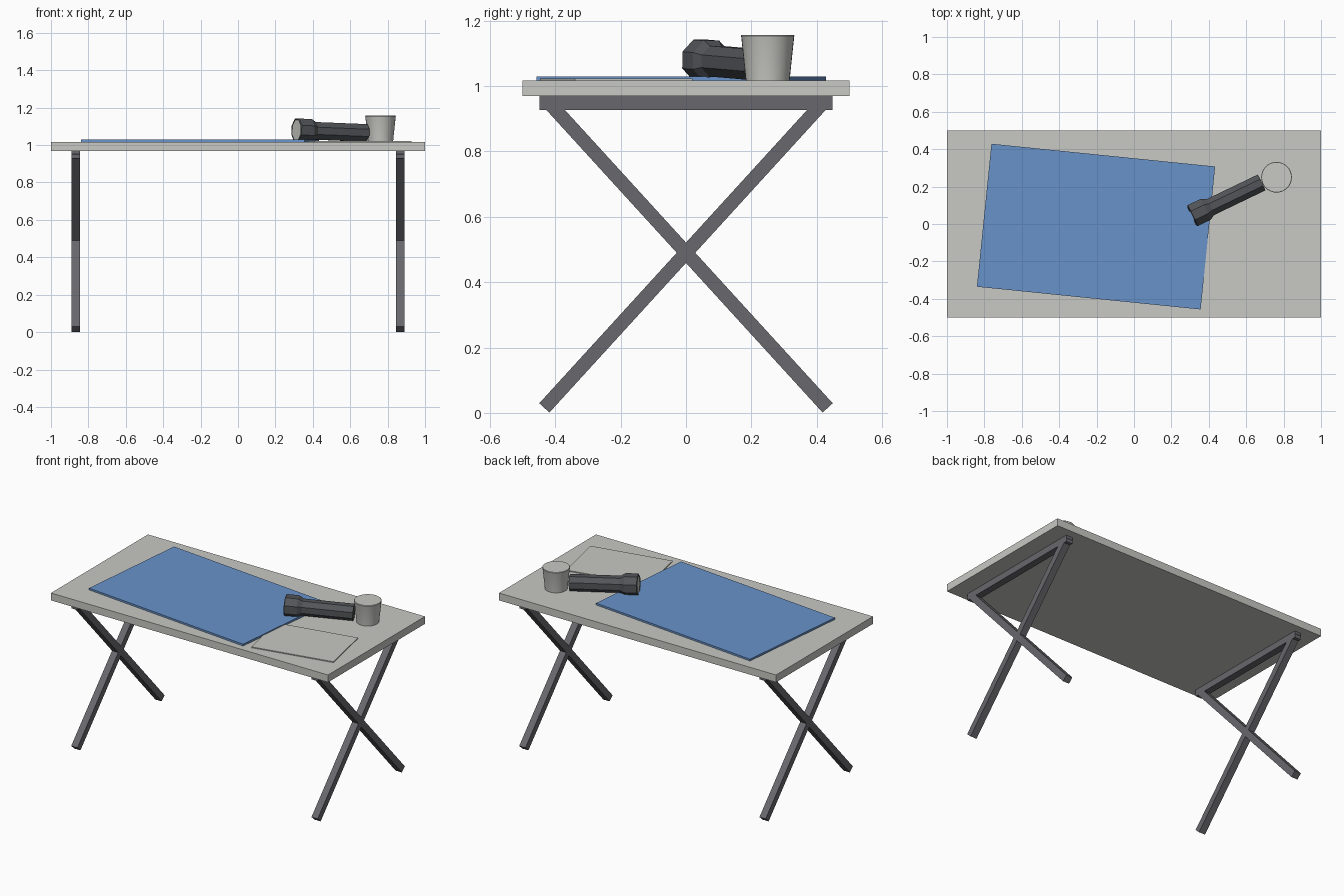
import bpy, math
from mathutils import Matrix, Vector

if "Cube" in bpy.data.objects:
    bpy.data.objects.remove(bpy.data.objects["Cube"])


def material(name, rgb):
    m = bpy.data.materials.new(name)
    m.diffuse_color = (*rgb, 1)
    m.use_nodes = True
    m.node_tree.nodes["Principled BSDF"].inputs["Base Color"].default_value = m.diffuse_color
    return m


PALE = material("pale grey", (0.58, 0.58, 0.55))
METAL = material("dark metal", (0.14, 0.14, 0.155))
BLACK = material("charcoal", (0.085, 0.09, 0.1))
BLUE = material("blue", (0.14, 0.29, 0.59))


def box(name, size, loc, mat, rot=(0, 0, 0)):
    bpy.ops.mesh.primitive_cube_add(size=1, location=loc, rotation=rot)
    o = bpy.context.object
    o.name = name
    o.scale = size
    o.data.materials.append(mat)
    return o


def lathe(name, profile, sides, mats, offset=0.0):
    """Closed solid of revolution about z from (radius, height) rings."""
    verts, faces = [], []
    for r, z in profile:
        for i in range(sides):
            a = 2 * math.pi * i / sides + offset
            verts.append((r * math.cos(a), r * math.sin(a), z))
    for k in range(len(profile) - 1):
        for i in range(sides):
            j = (i + 1) % sides
            faces.append((k * sides + i, k * sides + j,
                          (k + 1) * sides + j, (k + 1) * sides + i))
    faces.append(tuple(reversed(range(sides))))
    last = (len(profile) - 1) * sides
    faces.append(tuple(range(last, last + sides)))
    me = bpy.data.meshes.new(name)
    me.from_pydata(verts, [], faces)
    o = bpy.data.objects.new(name, me)
    bpy.context.collection.objects.link(o)
    for m in mats:
        me.materials.append(m)
    return o


TOP = 1.017

# table top
box("table_top", (2, 1, TOP - 0.969), (0, 0, (TOP + 0.969) / 2), PALE)

# crossed legs with a rail under the top, at each end
angle = math.radians(47.6)
for side, label in ((-1, "left"), (1, "right")):
    x = 0.867 * side
    for s, end in ((1, "a"), (-1, "b")):
        box(f"{label}_leg_{end}", (0.045, 1.286, 0.042), (x, 0, 0.49),
            METAL, (s * angle, 0, 0))
    box(f"{label}_rail", (0.045, 0.896, 0.042), (x, 0, 0.948), METAL)

# sheets lying on the table
box("paper_sheet", (0.529, 0.367, 0.006), (0.631, -0.214, TOP + 0.003),
    PALE, (0, 0, math.radians(11.7)))
box("blue_mat", (1.202, 0.768, 0.012), (-0.203, -0.014, TOP + 0.006),
    BLUE, (0, 0, math.radians(-5.8)))

# cup
cup = lathe("cup", [(0.067, 0), (0.081, 0.134), (0.082, 0.137), (0.08, 0.14)],
            32, [PALE])
cup.location = (0.762, 0.25, TOP)
bpy.ops.object.select_all(action='DESELECT')
cup.select_set(True)
bpy.context.view_layer.objects.active = cup
bpy.ops.object.shade_smooth_by_angle(angle=math.radians(30))

# octagonal torch: lens end at height 0, tail at full length
k = 1 / math.cos(math.pi / 8)
R, r, L = 0.062 * k, 0.047 * k, 0.413
torch = lathe("torch", [(R * 0.88, 0.004), (R * 0.9, 0), (R, 0.004), (R, 0.08),
                        (r, 0.108), (r, L)],
              8, [BLACK, PALE], math.pi / 8)
for p in torch.data.polygons:  # lens face
    if p.normal.z < -0.9 and p.center.z < 0.01 and len(p.vertices) == 8:
        p.material_index = 1
head = Vector((0.31, 0.043, TOP + 0.063))
tail = Vector((0.682, 0.222, TOP + 0.048))
z = (tail - head).normalized()
xa = Vector((0, 0, 1)).cross(z).normalized()
ya = z.cross(xa)
torch.matrix_world = Matrix.Translation(head) @ Matrix((xa, ya, z)).transposed().to_4x4()
